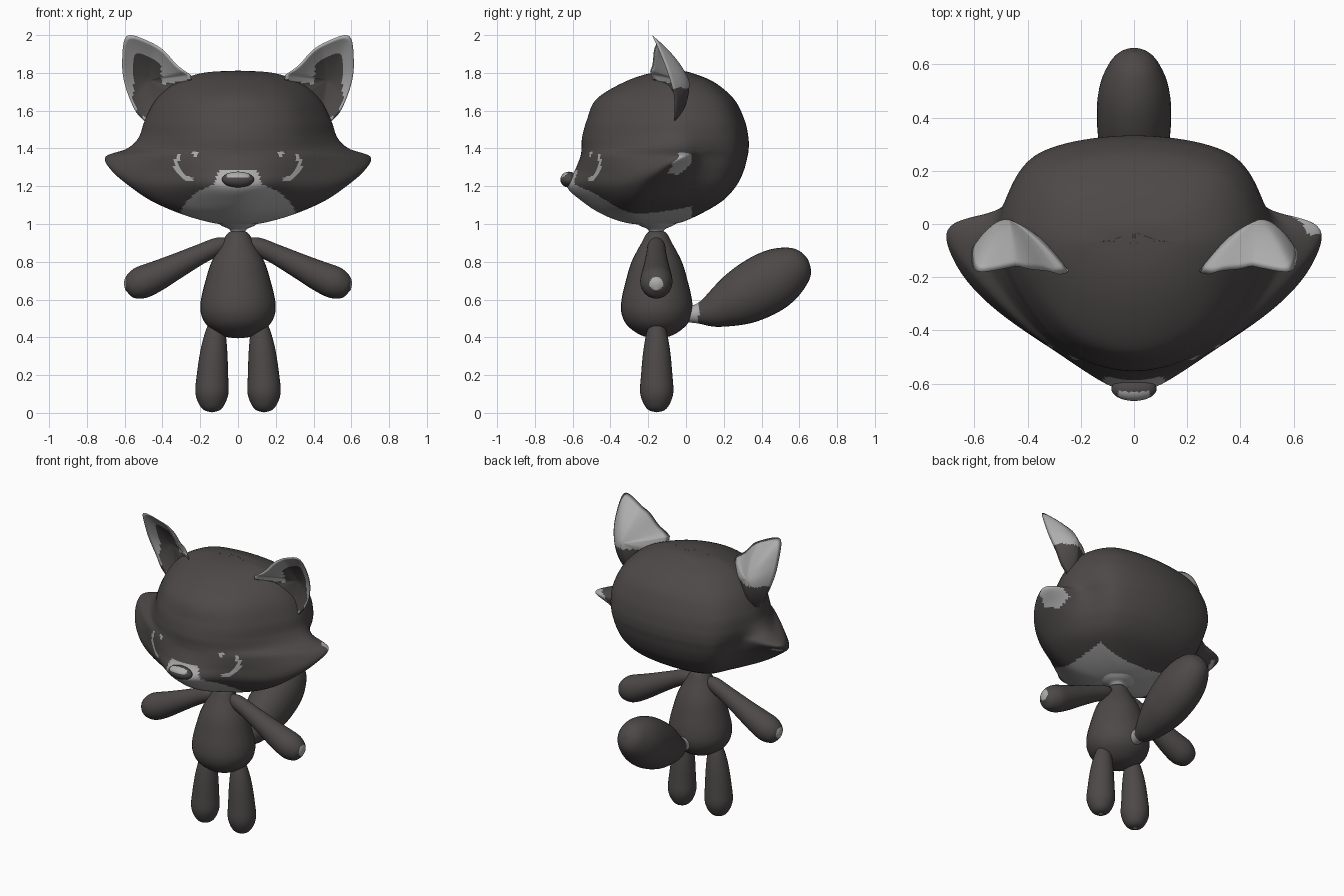
import bpy, bmesh, math
from mathutils import Vector

if "Cube" in bpy.data.objects:
    bpy.data.objects.remove(bpy.data.objects["Cube"])


def material(name, rgb):
    m = bpy.data.materials.new(name)
    m.diffuse_color = (*rgb, 1)
    m.use_nodes = True
    m.node_tree.nodes["Principled BSDF"].inputs["Base Color"].default_value = m.diffuse_color
    return m


DARK, LIGHT = 0, 1
MATS = [material("charcoal_fur", (0.075, 0.066, 0.066)),
        material("pale_grey_fur", (0.42, 0.42, 0.42))]


def spline(keys, n):
    """Catmull-Rom samples through a list of number tuples."""
    out = []
    for i in range(len(keys) - 1):
        a, b, c, d = (keys[min(max(i + k, 0), len(keys) - 1)] for k in (-1, 0, 1, 2))
        for j in range(n):
            t = j / n
            out.append(tuple(0.5 * (2 * q + (r - p) * t + (2 * p - 5 * q + 4 * r - s) * t * t
                                    + (3 * q - p - 3 * r + s) * t ** 3)
                             for p, q, r, s in zip(a, b, c, d)))
    return out + [tuple(keys[-1])]


def loft(name, rings, rule):
    """Skin closed rings of equal length and paint faces by rule(centre, normal)."""
    bm = bmesh.new()
    rows = [[bm.verts.new(p) for p in ring] for ring in rings]
    for a, b in zip(rows, rows[1:]):
        for i in range(len(a)):
            j = (i + 1) % len(a)
            bm.faces.new((a[i], a[j], b[j], b[i]))
    bmesh.ops.remove_doubles(bm, verts=bm.verts, dist=1e-5)
    bmesh.ops.holes_fill(bm, edges=[e for e in bm.edges if e.is_boundary], sides=0)
    bmesh.ops.recalc_face_normals(bm, faces=bm.faces)
    bm.normal_update()
    for f in bm.faces:
        f.smooth = True
        f.material_index = rule(f.calc_center_median(), f.normal)
    mesh = bpy.data.meshes.new(name)
    bm.to_mesh(mesh)
    bm.free()
    for m in MATS:
        mesh.materials.append(m)
    obj = bpy.data.objects.new(name, mesh)
    bpy.context.collection.objects.link(obj)
    return obj


def sweep(name, keys, side, rule, n=6, sides=32):
    """Tube along keys of (x, y, z, radius along side, other radius)."""
    pts = spline(keys, n)
    side = Vector(side)
    rings = []
    for i, p in enumerate(pts):
        tangent = Vector(pts[min(i + 1, len(pts) - 1)][:3]) - Vector(pts[max(i - 1, 0)][:3])
        other = side.cross(tangent).normalized()
        ang = [2 * math.pi * k / sides for k in range(sides)]
        rings.append([Vector(p[:3]) + side * (max(p[3], 0) * math.cos(a))
                      + other * (max(p[4], 0) * math.sin(a)) for a in ang])
    return loft(name, rings, rule)


def inside(x, z, poly):
    hit = False
    for (x1, z1), (x2, z2) in zip(poly, poly[1:] + poly[:1]):
        if (z1 > z) != (z2 > z) and x < (x2 - x1) * (z - z1) / (z2 - z1) + x1:
            hit = not hit
    return hit


# Head: z, back y, side x, cheek x, cheek y, mid x, mid y, front y
HEAD = [
    (1.812, -.03, 0, 0, -.03, 0, -.03, -.03),
    (1.80, .03, .18, .17, -.09, .1, -.15, -.18),
    (1.75, .15, .32, .31, -.12, .18, -.27, -.33),
    (1.66, .255, .42, .41, -.14, .25, -.38, -.475),
    (1.55, .31, .475, .47, -.15, .28, -.43, -.525),
    (1.46, .33, .49, .51, -.13, .3, -.44, -.55),
    (1.40, .332, .49, .58, -.09, .32, -.437, -.553),
    (1.355, .325, .485, .70, -.05, .36, -.43, -.56),
    (1.28, .305, .46, .665, -.15, .33, -.455, -.59),
    (1.20, .265, .42, .57, -.24, .25, -.50, -.63),
    (1.12, .19, .35, .45, -.27, .2, -.455, -.55),
    (1.05, .07, .22, .29, -.26, .15, -.38, -.44),
    (1.005, -.04, .09, .13, -.21, .07, -.28, -.31),
    (.992, -.16, 0, 0, -.16, 0, -.16, -.16)]


def head_ring(row):
    z, yb, ws, xt, yt, xm, ym, yf = row
    ys = .4 * yb - .06
    if abs(ws) < 1e-6:
        ys = yb
    half = [(0, yb), (.72 * ws, ys + .75 * (yb - ys)), (ws, ys), (xt, yt), (xm, ym), (0, yf)]
    mirrored = [(-x, y) for x, y in half]
    loop = [mirrored[1]] + half + [mirrored[4]]
    curve = spline(loop, 20)[20:121]
    return [(x, y, z) for x, y in curve] + [(-x, y, z) for x, y in curve[-2:0:-1]]


BROW = [(.03, 1.62), (.06, 1.66), (.12, 1.675), (.2, 1.655), (.385, 1.565), (.465, 1.45),
        (.56, 1.36), (.41, 1.36), (.28, 1.43), (.085, 1.46), (.025, 1.475)]
MUZZLE = [(-.01, 1.29), (.1, 1.285), (.13, 1.21), (.22, 1.17), (.29, 1.1), (.31, 1.04),
          (.3, .9), (-.01, .9)]
CHEEK = [(.53, 1.36), (.72, 1.39), (.72, 1.34), (.64, 1.27), (.57, 1.26)]


def head_paint(c, nrm):
    x, z = abs(c.x), c.z
    if c.y > .03:
        return DARK
    if inside(x, z, MUZZLE):
        return LIGHT
    if nrm.y < 0 and (inside(x, z, BROW) or inside(c.x, z, CHEEK)):
        return LIGHT
    if nrm.y < 0 and math.hypot(c.x + .655, z - 1.31) < .022:
        return LIGHT
    # eye rim arc and glint
    dx, dz = x - .25, z - 1.315
    if .065 < math.hypot(dx, dz) < .088 and -100 < math.degrees(math.atan2(dz, dx)) < 45 and c.y < -.2:
        return LIGHT
    return LIGHT if math.hypot(x - .225, z - 1.37) < .015 and c.y < -.2 else DARK


loft("head", [head_ring(r) for r in spline(HEAD, 12)], head_paint)

# Nose
sweep("nose", [(0, -.62 - .0, 1.235 + .042 * math.cos(t), .085 * math.sin(t), .045 * math.sin(t))
               for t in (math.pi * k / 8 for k in range(9))], (1, 0, 0),
      lambda c, n: LIGHT if n.z > .3 and n.y < -.2 and abs(c.x) < .06 else DARK, n=3)

# Ears: a dished front and a domed back sharing one rim
RIM = [(.25, 1.79), (.32, 1.84), (.40, 1.925), (.49, 1.975), (.57, 2.0), (.603, 1.97),
       (.613, 1.87), (.608, 1.78), (.58, 1.68), (.53, 1.58), (.45, 1.53), (.33, 1.6), (.25, 1.7), (.25, 1.79)]


def rim_y(x, z):
    y = -.06 - .12 * max(0, (z - 1.65) / .35) ** 1.4
    return y - .09 * min(1, max(0, (.44 - x) / .16))


def ear_ring(s, depth, sign):
    ring = []
    for x, z in spline(RIM, 6)[:-1]:
        px, pz = .47 + s * (x - .47), 1.76 + s * (z - 1.76)
        y = rim_y(x, z) * s + rim_y(.47, 1.76) * (1 - s) + depth * (1 - s ** 2)
        ring.append((sign * px, y, pz))
    return ring


def ear_paint(c, n):
    x, z = abs(c.x), c.z
    if n.y > 0:
        return LIGHT if z > 1.72 else DARK
    bowl = [(.4, 1.74), (.41, 1.83), (.45, 1.88), (.52, 1.91), (.56, 1.86), (.55, 1.72),
            (.56, 1.68), (.53, 1.57), (.2, 1.5), (.2, 1.77)]
    return DARK if inside(x, z, bowl) else LIGHT


for sign, tag in ((1, "right"), (-1, "left")):
    steps = [k / 10 for k in range(11)]
    rings = [ear_ring(s, .05, sign) for s in steps]
    rings += [ear_ring(s, .10, sign) for s in reversed(steps[:-1])]
    loft(tag + "_ear", rings, ear_paint)

    # Arm, with a small pale patch at the end of the paw
    sweep(tag + "_arm", [(sign * x, -.157, z, r, r) for x, z, r in (
        (.04, .905, .02), (.1, .885, .045), (.2, .84, .053), (.32, .78, .066), (.43, .725, .08),
        (.51, .69, .085), (.56, .668, .068), (.585, .657, .042), (.597, .651, 0))], (0, 1, 0),
        lambda c, n: LIGHT if abs(c.x) > .594 else DARK)

    # Leg, with a small pale patch under the foot
    sweep(tag + "_leg", [(sign * x, -.155, z, r, r) for x, z, r in (
        (.115, .50, .03), (.12, .42, .055), (.128, .32, .072), (.135, .2, .083), (.138, .11, .088),
        (.138, .05, .07), (.138, .015, .042), (.138, .003, 0))], (0, 1, 0),
        lambda c, n: LIGHT if c.z < .006 else DARK)

# Body and neck
sweep("body", [(0, -.155, z, r, r * .95) for z, r in (
    (.965, 0), (.955, .05), (.90, .085), (.8, .14), (.7, .172), (.6, .196), (.53, .197),
    (.47, .17), (.425, .115), (.402, .06), (.395, 0))], (1, 0, 0), lambda c, n: DARK)
sweep("neck", [(0, -.157, z, r, r) for z, r in (
    (.93, .035), (.955, .035), (.975, .05), (.99, .085), (1.02, .13))], (1, 0, 0),
    lambda c, n: LIGHT)

# Tail with a pale ring at its root
sweep("tail", [(0, y, z, a, b) for y, z, a, b in (
    (.0, .525, .045, .045), (.06, .525, .05, .052), (.15, .545, .09, .095), (.28, .605, .128, .145),
    (.41, .675, .14, .162), (.51, .735, .13, .148), (.59, .782, .096, .108),
    (.63, .806, .055, .062), (.645, .815, 0, 0))], (1, 0, 0),
    lambda c, n: LIGHT if c.y < .068 else DARK)
